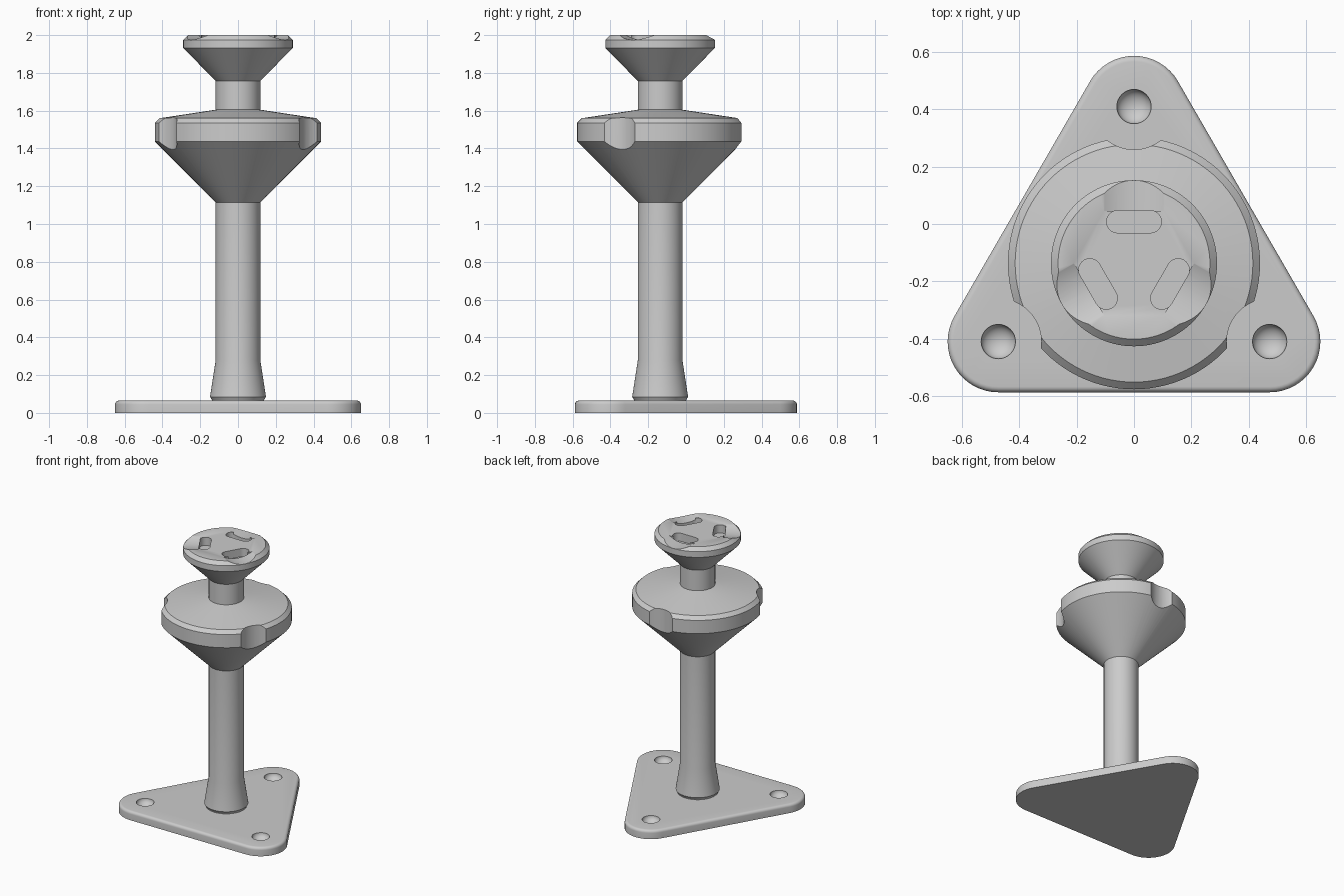
import bpy, bmesh
from math import sin, cos, pi, radians
from mathutils import Matrix, Vector

if "Cube" in bpy.data.objects:
    bpy.data.objects.remove(bpy.data.objects["Cube"])

CY = -0.137           # y of the column axis
RAD = 0.547           # distance from axis to plate corners
ANGLES = [radians(a) for a in (90, 210, 330)]


def loft(name, rings, smooth=True):
    """Closed solid from a stack of equal-length rings, bottom to top."""
    bm = bmesh.new()
    rows = [[bm.verts.new(p) for p in ring] for ring in rings]
    n = len(rows[0])
    for a, b in zip(rows, rows[1:]):
        for i in range(n):
            j = (i + 1) % n
            bm.faces.new((a[i], a[j], b[j], b[i]))
    bm.faces.new(rows[0][::-1])
    bm.faces.new(rows[-1])
    bmesh.ops.recalc_face_normals(bm, faces=bm.faces)
    mesh = bpy.data.meshes.new(name)
    bm.to_mesh(mesh)
    bm.free()
    ob = bpy.data.objects.new(name, mesh)
    bpy.context.collection.objects.link(ob)
    return ob


def activate(ob):
    bpy.ops.object.select_all(action='DESELECT')
    ob.select_set(True)
    bpy.context.view_layer.objects.active = ob


def cut(ob, cutter):
    cutter.hide_render = True
    activate(ob)
    mod = ob.modifiers.new("cut", 'BOOLEAN')
    mod.operation, mod.solver, mod.object = 'DIFFERENCE', 'EXACT', cutter
    bpy.ops.object.modifier_apply(modifier=mod.name)
    bpy.data.objects.remove(cutter)


def circle(r, z, n=96, x=0, y=0):
    return [(x + r * cos(2 * pi * i / n), y + r * sin(2 * pi * i / n), z) for i in range(n)]


def rounded_triangle(r, z, n=16):
    pts = []
    for c in ANGLES:
        for i in range(n + 1):
            a = c + radians(-60 + 120 * i / n)
            pts.append((RAD * cos(c) + r * cos(a), CY + RAD * sin(c) + r * sin(a), z))
    return pts


def slot(half, r, z, n=16):
    pts = []
    for side, start in ((1, -pi / 2), (-1, pi / 2)):
        for i in range(n + 1):
            a = start + pi * i / n
            pts.append((side * half + r * cos(a), r * sin(a), z))
    return pts


# Base plate with rounded top edge
rings = [rounded_triangle(0.177, 0)]
for i in range(6):
    a = pi / 2 * i / 5
    rings.append(rounded_triangle(0.157 + 0.02 * cos(a), 0.045 + 0.02 * sin(a)))
plate = loft("base_plate", rings)

# Turned column: flared foot, stem, tray cone, neck, head
profile = [(0.138, 0.064), (0.138, 0.068), (0.148, 0.085), (0.118, 0.28), (0.118, 1.115),
           (0.44, 1.437), (0.44, 1.535), (0.415, 1.56), (0.118, 1.605), (0.118, 1.757),
           (0.29, 1.932), (0.29, 1.975), (0.265, 2.0)]
column = loft("column", [circle(r, z) for r, z in profile])
column.location.y = CY

for c in ANGLES:
    x, y = RAD * cos(c), CY + RAD * sin(c)

    # Dimple in the plate corner
    bpy.ops.mesh.primitive_uv_sphere_add(segments=32, ring_count=24, radius=0.06, location=(x, y, 0.065))
    dimple = bpy.context.object
    dimple.scale.z = 0.75
    cut(plate, dimple)

    # Notch in the tray rim
    cut(column, loft("notch_cutter", [circle(0.15, z, 64, x, y) for z in (1.2, 1.7)]))

    # Shallow radial scoop in the head
    turn = Matrix.Translation((0, CY, 0)) @ Matrix.Rotation(c - pi / 2, 4, 'Z')
    scoop = loft("scoop_cutter", [[(px, d, 2.208 + pz) for px, pz, d in circle(0.233, d, 96)]
                                  for d in (0.182, 0.4)])
    scoop.matrix_world = turn
    cut(column, scoop)

    # Rounded slot in the head
    groove = loft("slot_cutter", [slot(0.057, 0.039, z) for z in (1.94, 2.1)])
    groove.matrix_world = turn @ Matrix.Translation((0, 0.145, 0))
    cut(column, groove)

for ob in (plate, column):
    activate(ob)
    bpy.ops.object.shade_smooth_by_angle(angle=radians(30))
